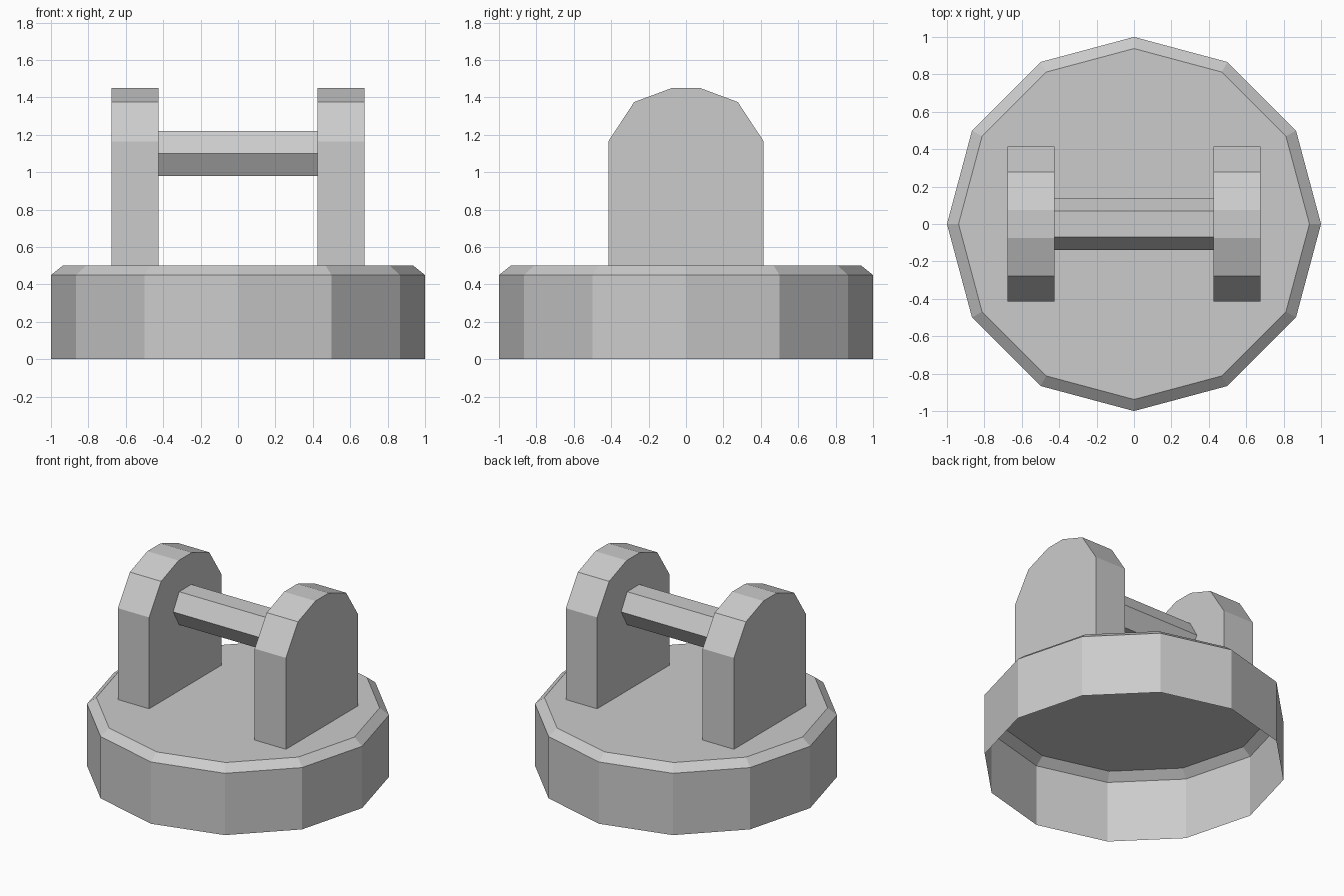
import bpy, bmesh
from math import sin, cos, pi

if "Cube" in bpy.data.objects:
    bpy.data.objects.remove(bpy.data.objects["Cube"])


def make_object(name, bm):
    me = bpy.data.meshes.new(name)
    bm.normal_update()
    bm.to_mesh(me)
    bm.free()
    ob = bpy.data.objects.new(name, me)
    bpy.context.collection.objects.link(ob)
    return ob


def loft(bm, rings):
    """Join successive closed point rings with quads; return the vertex rings."""
    vr = [[bm.verts.new(p) for p in r] for r in rings]
    for a, b in zip(vr, vr[1:]):
        n = len(a)
        for i in range(n):
            j = (i + 1) % n
            bm.faces.new((a[i], a[j], b[j], b[i]))
    return vr


def circle(n, r):
    return [(r * cos(2 * pi * i / n), r * sin(2 * pi * i / n)) for i in range(n)]


# Base: twelve-sided drum with chamfered rim, open underneath
bm = bmesh.new()
rings = loft(bm, [[(x, y, z) for x, y in circle(12, r)]
                  for r, z in ((1.0, 0.0), (1.0, 0.45), (0.938, 0.5))])
bm.faces.new(rings[-1])
make_object("base", bm)

# Uprights: round-topped plates, one each side
half = [(0.415, 0.5), (0.415, 1.165), (0.277, 1.375), (0.076, 1.45)]
profile = half + [(-y, z) for y, z in reversed(half)]
for side, x0, x1 in (("right", 0.425, 0.677), ("left", -0.677, -0.425)):
    bm = bmesh.new()
    a, b = loft(bm, [[(x, y, z) for y, z in profile] for x in (x0, x1)])
    bm.faces.new(a[::-1])
    bm.faces.new(b)
    make_object(side + "_upright", bm)

# Crossbar: hexagonal rod between the uprights
bm = bmesh.new()
loft(bm, [[(x, y, 1.1 + z) for y, z in circle(6, 0.139)] for x in (-0.425, 0.425)])
make_object("crossbar", bm)
